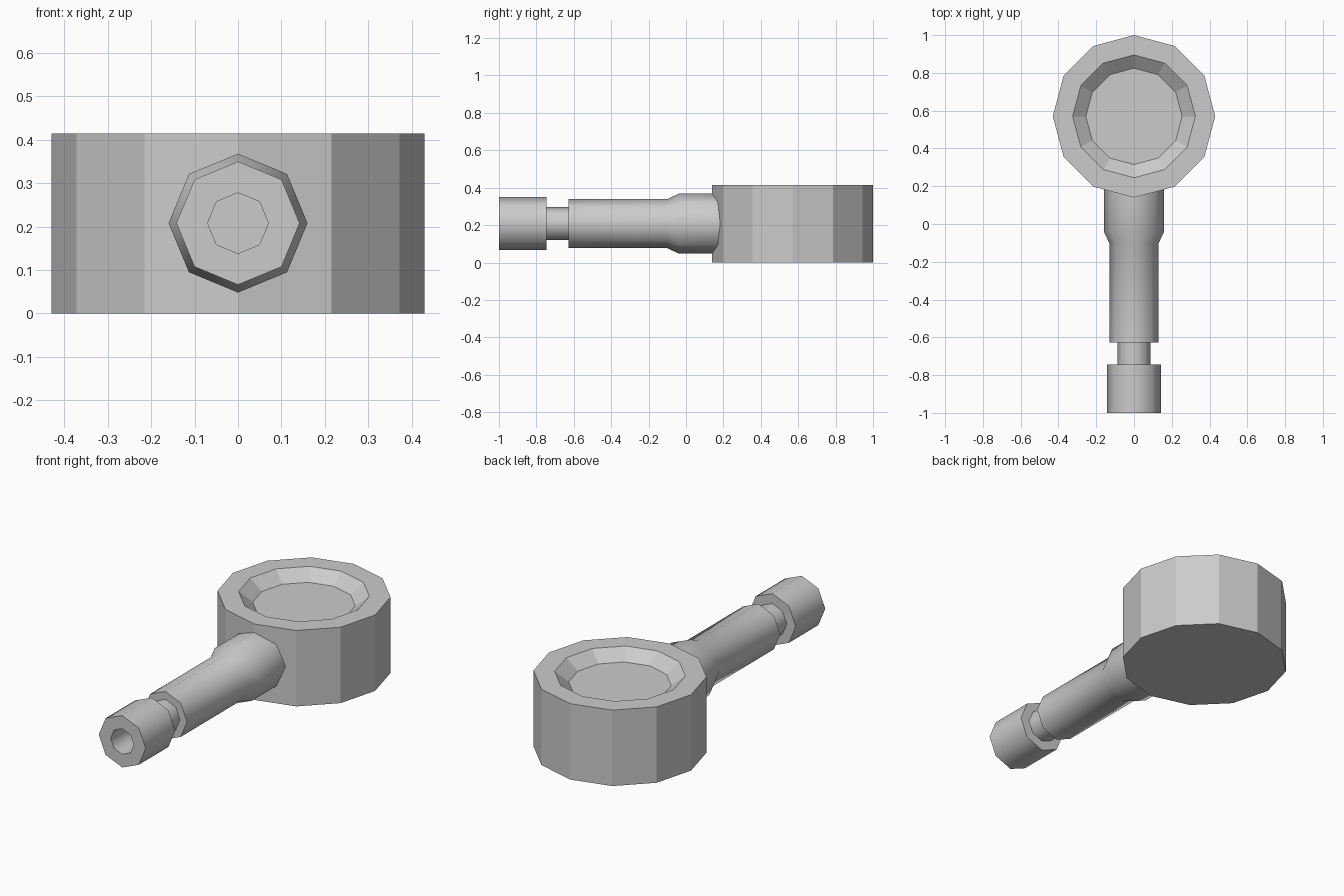
import bpy, bmesh, math
from mathutils import Matrix

if "Cube" in bpy.data.objects:
    bpy.data.objects.remove(bpy.data.objects["Cube"])


def lathe(name, profile, sides, matrix):
    """Spin (radius, height) points around local z and cap both ends."""
    bm = bmesh.new()
    rings = []
    for r, h in profile:
        rings.append([bm.verts.new((r * math.cos(2 * math.pi * i / sides),
                                    r * math.sin(2 * math.pi * i / sides), h))
                      for i in range(sides)])
    for a, b in zip(rings, rings[1:]):
        for i in range(sides):
            j = (i + 1) % sides
            bm.faces.new((a[i], a[j], b[j], b[i]))
    bm.faces.new(rings[0][::-1])
    bm.faces.new(rings[-1])
    bm.transform(matrix)
    bmesh.ops.recalc_face_normals(bm, faces=bm.faces)
    mesh = bpy.data.meshes.new(name)
    bm.to_mesh(mesh)
    bm.free()
    obj = bpy.data.objects.new(name, mesh)
    bpy.context.collection.objects.link(obj)
    return obj


def smooth(obj):
    bpy.ops.object.select_all(action='DESELECT')
    obj.select_set(True)
    bpy.context.view_layer.objects.active = obj
    bpy.ops.object.shade_smooth_by_angle(angle=math.radians(50))


# Round head with a shallow sloped recess in the top
lathe("head", [(0.43, 0), (0.43, 0.415), (0.325, 0.415), (0.255, 0.36)],
      12, Matrix.Translation((0, 0.57, 0)))

# Local z becomes world +y, at the handle's centre height
along_y = Matrix.Translation((0, 0, 0.208)) @ Matrix.Rotation(-math.pi / 2, 4, 'X')

# Handle: hollow end cap, narrow neck, grip and flared collar
handle = lathe("handle", [(0.07, -0.80), (0.07, -1.0), (0.142, -1.0), (0.142, -0.745),
                          (0.088, -0.745), (0.088, -0.627), (0.131, -0.627),
                          (0.131, -0.10), (0.16, -0.04), (0.16, 0.20)],
               8, along_y)
smooth(handle)
